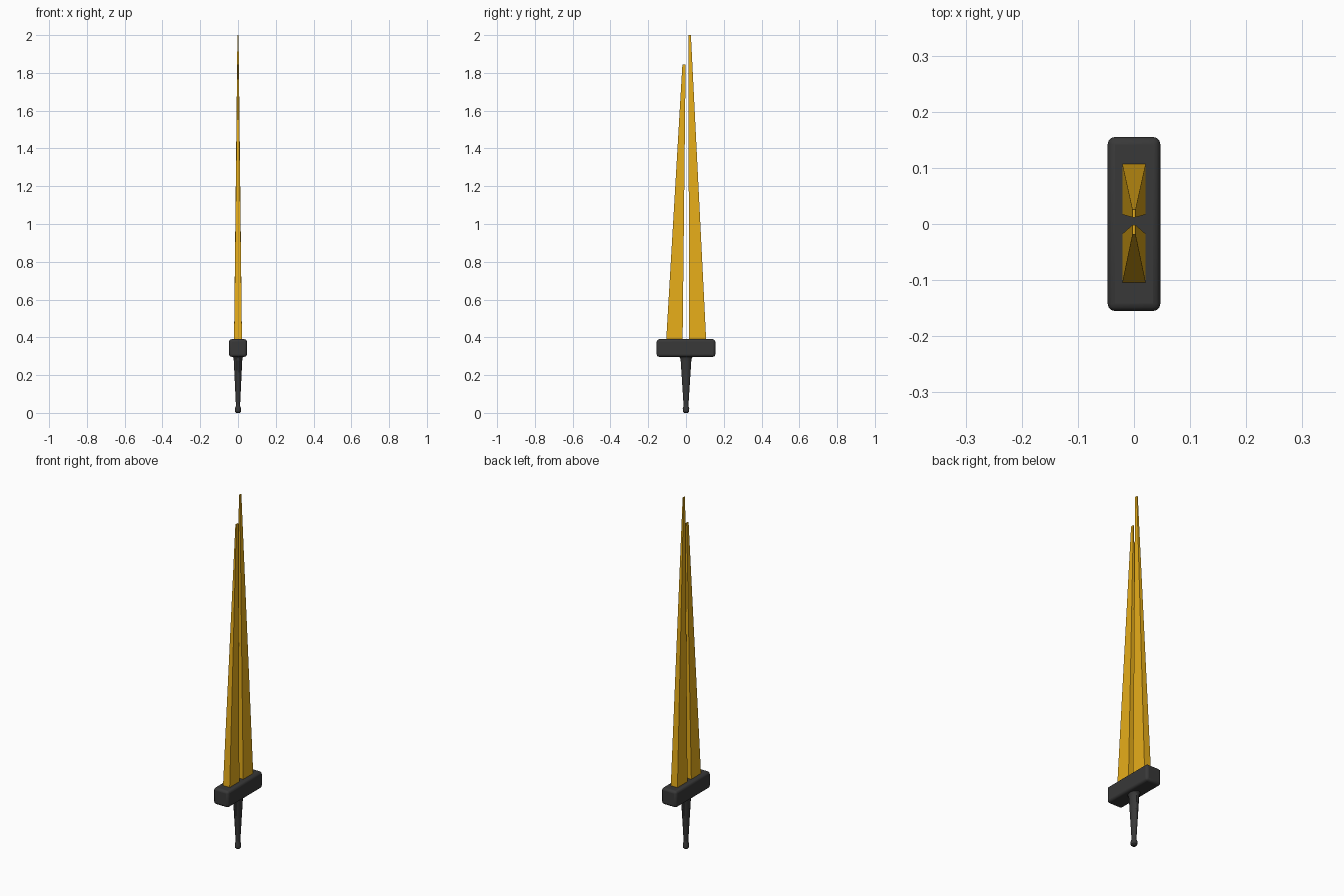
import bpy, bmesh, math

if "Cube" in bpy.data.objects:
    bpy.data.objects.remove(bpy.data.objects["Cube"])


def make_material(name, color):
    mat = bpy.data.materials.new(name)
    mat.diffuse_color = color
    mat.use_nodes = True
    mat.node_tree.nodes["Principled BSDF"].inputs["Base Color"].default_value = mat.diffuse_color
    return mat


def loft(name, rings, mat):
    """Skin a closed solid over a stack of equal-length point rings."""
    bm = bmesh.new()
    rows = [[bm.verts.new(p) for p in ring] for ring in rings]
    n = len(rows[0])
    for low, high in zip(rows, rows[1:]):
        for i in range(n):
            j = (i + 1) % n
            bm.faces.new((low[i], low[j], high[j], high[i]))
    bm.faces.new(rows[0][::-1])
    bm.faces.new(rows[-1])
    bmesh.ops.recalc_face_normals(bm, faces=bm.faces)
    mesh = bpy.data.meshes.new(name)
    bm.to_mesh(mesh)
    bm.free()
    obj = bpy.data.objects.new(name, mesh)
    bpy.context.collection.objects.link(obj)
    mesh.materials.append(mat)
    return obj


def rect(x, y0, y1, z):
    return [(-x, y0, z), (x, y0, z), (x, y1, z), (-x, y1, z)]


def ellipse(rx, ry, z, sides=12):
    angles = [math.tau * (i + 0.5) / sides for i in range(sides)]
    return [(rx * math.cos(a), ry * math.sin(a), z) for a in angles]


def smooth(obj, angle):
    bpy.ops.object.select_all(action='DESELECT')
    obj.select_set(True)
    bpy.context.view_layer.objects.active = obj
    bpy.ops.object.shade_smooth_by_angle(angle=math.radians(angle))


amber = make_material("amber", (0.8, 0.42, 0.01, 1))
dark = make_material("dark", (0.04, 0.04, 0.04, 1))

# Twin tapering blades, one a little longer
loft("long_blade", [rect(0.021, 0.017, 0.107, 0.38),
                    rect(0.003, 0.012, 0.026, 2.0)], amber)
loft("short_blade", [rect(0.021, -0.105, -0.018, 0.38),
                     rect(0.003, -0.019, -0.002, 1.845)], amber)

# Rounded block guard
guard = loft("guard", [rect(0.047, -0.155, 0.155, 0.297),
                       rect(0.047, -0.155, 0.155, 0.39)], dark)
bevel = guard.modifiers.new("rounding", 'BEVEL')
bevel.width = 0.013
bevel.segments = 3
smooth(guard, 35)

# Tapered grip with flared collar and small pommel
profile = [(0.011, 0.011, 0.0), (0.016, 0.017, 0.006), (0.016, 0.018, 0.026),
           (0.011, 0.013, 0.037), (0.012, 0.014, 0.05), (0.023, 0.029, 0.275),
           (0.025, 0.032, 0.29), (0.03, 0.045, 0.302)]
grip = loft("grip", [ellipse(*p) for p in profile], dark)
smooth(grip, 35)
